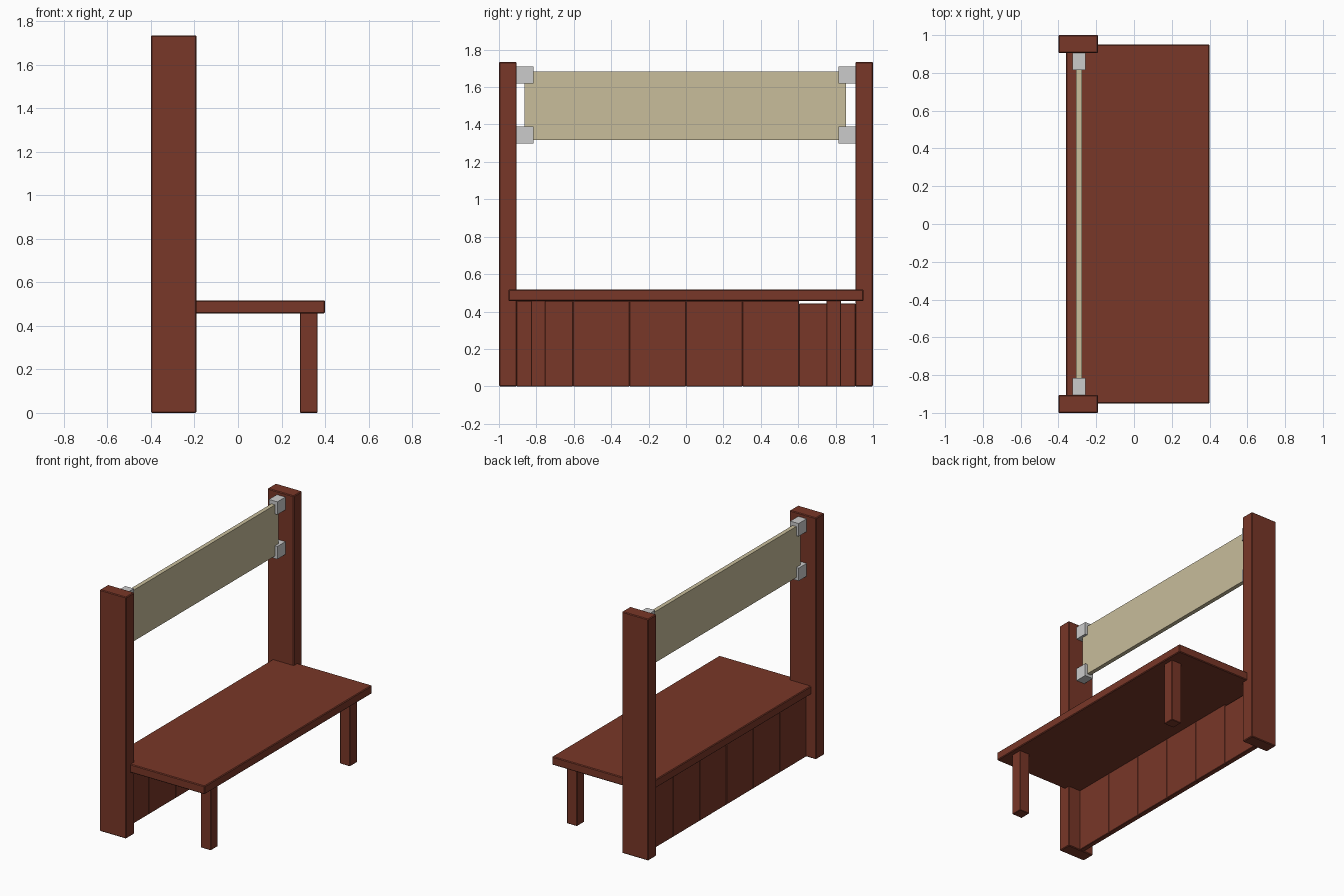
import bpy
import bmesh

if "Cube" in bpy.data.objects:
    bpy.data.objects.remove(bpy.data.objects["Cube"])


def material(name, rgb):
    m = bpy.data.materials.new(name)
    m.diffuse_color = (*rgb, 1.0)
    m.use_nodes = True
    m.node_tree.nodes["Principled BSDF"].inputs["Base Color"].default_value = m.diffuse_color
    return m


wood = material("red_brown_wood", (0.19, 0.038, 0.021))
cream = material("cream_board", (0.58, 0.51, 0.33))


def box(name, x, y, z, mat=None, bevel=0.0):
    """Box from (min, max) ranges on each axis, with optional chamfered edges."""
    bm = bmesh.new()
    bmesh.ops.create_cube(bm, size=1.0)
    for v in bm.verts:
        v.co = [r[0] if c < 0 else r[1] for c, r in zip(v.co, (x, y, z))]
    mesh = bpy.data.meshes.new(name)
    bm.to_mesh(mesh)
    bm.free()
    obj = bpy.data.objects.new(name, mesh)
    bpy.context.collection.objects.link(obj)
    if mat:
        mesh.materials.append(mat)
    if bevel:
        mod = obj.modifiers.new("chamfer", "BEVEL")
        mod.width = bevel
        mod.segments = 1
    return obj


def span(side, a, b):
    """Mirror a y range to the given side."""
    return tuple(sorted((side * a, side * b)))


# Counter top
box("counter_top", (-0.36, 0.40), (-0.95, 0.95), (0.457, 0.517), wood, 0.005)

for side, label in ((-1, "left"), (1, "right")):
    # Tall posts and short legs
    box(f"post_{label}", (-0.40, -0.19), span(side, 0.905, 1.0), (0, 1.735), wood, 0.005)
    box(f"leg_{label}", (0.285, 0.365), span(side, 0.75, 0.83), (0, 0.46), wood, 0.003)
    # Metal brackets that hold the sign board
    for level, z in (("lower", (1.298, 1.39)), ("upper", (1.618, 1.71))):
        box(f"bracket_{level}_{label}", (-0.325, -0.258), span(side, 0.815, 0.906), z)

# Sign board
box("sign_board", (-0.306, -0.276), (-0.864, 0.856), (1.317, 1.684), cream)

# Vertical planks closing the back, the last one slightly shorter
for i in range(6):
    y = -0.906 + i * 0.302
    top = 0.443 if i == 5 else 0.457
    box(f"back_plank_{i + 1}", (-0.322, -0.285), (y, y + 0.302), (0, top), wood, 0.003)
